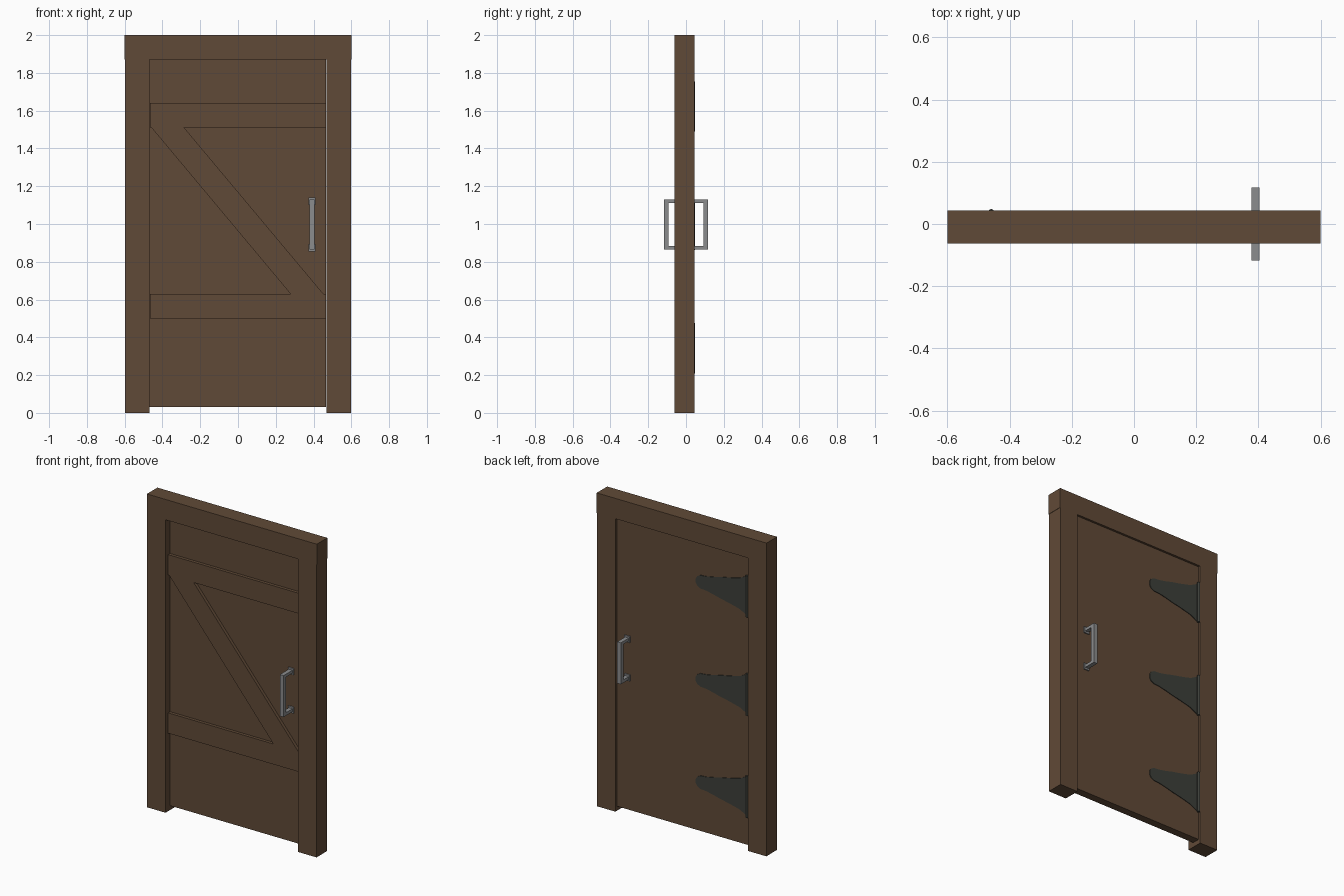
import bpy, bmesh, math

if "Cube" in bpy.data.objects:
    bpy.data.objects.remove(bpy.data.objects["Cube"])


def material(name, rgb):
    m = bpy.data.materials.new(name)
    m.diffuse_color = (*rgb, 1)
    m.use_nodes = True
    m.node_tree.nodes["Principled BSDF"].inputs["Base Color"].default_value = m.diffuse_color
    return m


WOOD = material("brown_wood", (0.118, 0.068, 0.038))
IRON = material("dark_iron", (0.046, 0.050, 0.042))
STEEL = material("grey_steel", (0.26, 0.265, 0.27))


def prism(name, outline, y0, y1, mat):
    """Extrude an x/z outline from y0 to y1."""
    bm = bmesh.new()
    face = bm.faces.new([bm.verts.new((x, y0, z)) for x, z in outline])
    ext = bmesh.ops.extrude_face_region(bm, geom=[face])
    moved = [v for v in ext["geom"] if isinstance(v, bmesh.types.BMVert)]
    bmesh.ops.translate(bm, verts=moved, vec=(0, y1 - y0, 0))
    bmesh.ops.recalc_face_normals(bm, faces=bm.faces)
    me = bpy.data.meshes.new(name)
    bm.to_mesh(me)
    bm.free()
    me.materials.append(mat)
    ob = bpy.data.objects.new(name, me)
    bpy.context.collection.objects.link(ob)
    return ob


def box(name, x0, x1, y0, y1, z0, z1, mat):
    return prism(name, [(x0, z0), (x1, z0), (x1, z1), (x0, z1)], y0, y1, mat)


FRONT, BACK = -0.062, 0.044            # frame faces
DOOR_FRONT, DOOR_BACK = -0.02, 0.03    # door panel faces

# Door frame: header over two posts
box("frame_header", -0.6, 0.6, FRONT, BACK, 1.87, 2.0, WOOD)
for side, s in (("left", -1), ("right", 1)):
    a, b = sorted((s * 0.468, s * 0.598))
    box(f"{side}_post", a, b, FRONT, BACK, 0, 1.87, WOOD)

# Door panel with two battens and a diagonal brace
box("door_panel", -0.468, 0.467, DOOR_FRONT, DOOR_BACK, 0.03, 1.87, WOOD)
for name, z in (("lower_batten", 0.50), ("upper_batten", 1.51)):
    box(name, -0.465, 0.465, DOOR_FRONT - 0.02, DOOR_FRONT, z, z + 0.13, WOOD)
prism("diagonal_brace", [(-0.458, 1.51), (0.278, 0.63), (0.452, 0.63), (-0.285, 1.51)],
      DOOR_FRONT - 0.02, DOOR_FRONT, WOOD)

# Pull handles on both sides: bar, two arms, two base plates
HX = 0.391
for side, s, surf in (("front", -1, DOOR_FRONT), ("back", 1, DOOR_BACK)):
    def span(y0, y1):
        return sorted((y0, y1))
    box(f"{side}_handle_bar", HX - 0.013, HX + 0.013,
        *span(s * 0.0925, s * 0.1175), 0.865, 1.13, STEEL)
    for pos, t in (("lower", -1), ("upper", 1)):
        z0, z1 = sorted((0.9975 + t * 0.1325, 0.9975 + t * 0.1135))
        box(f"{side}_{pos}_handle_arm", HX - 0.013, HX + 0.013,
            *span(surf, s * 0.0925), z0, z1, STEEL)
        zc = 0.9975 + t * 0.123
        box(f"{side}_{pos}_handle_base", HX - 0.019, HX + 0.019,
            *span(surf, surf + s * 0.008), zc - 0.02, zc + 0.02, STEEL)

# Strap hinges on the back: flared plate and barrel
flare = [(0, 0.133), (0.03, 0.116), (0.06, 0.10), (0.09, 0.092), (0.14, 0.08),
         (0.20, 0.068), (0.25, 0.055), (0.30, 0.045), (0.34, 0.042),
         (0.362, 0.03), (0.373, 0.012)]
for i, zc in enumerate((0.342, 0.995, 1.622)):
    outline = [(-0.465 + d, zc + h) for d, h in flare]
    outline += [(-0.465 + d, zc - h) for d, h in reversed(flare)]
    prism(f"hinge_plate_{i + 1}", outline, DOOR_BACK, DOOR_BACK + 0.004, IRON)
    bpy.ops.mesh.primitive_cylinder_add(vertices=12, radius=0.008, depth=0.266,
                                        location=(-0.459, 0.040, zc))
    barrel = bpy.context.object
    barrel.name = f"hinge_barrel_{i + 1}"
    barrel.data.materials.append(IRON)
    bpy.ops.object.shade_smooth_by_angle(angle=math.radians(40))
